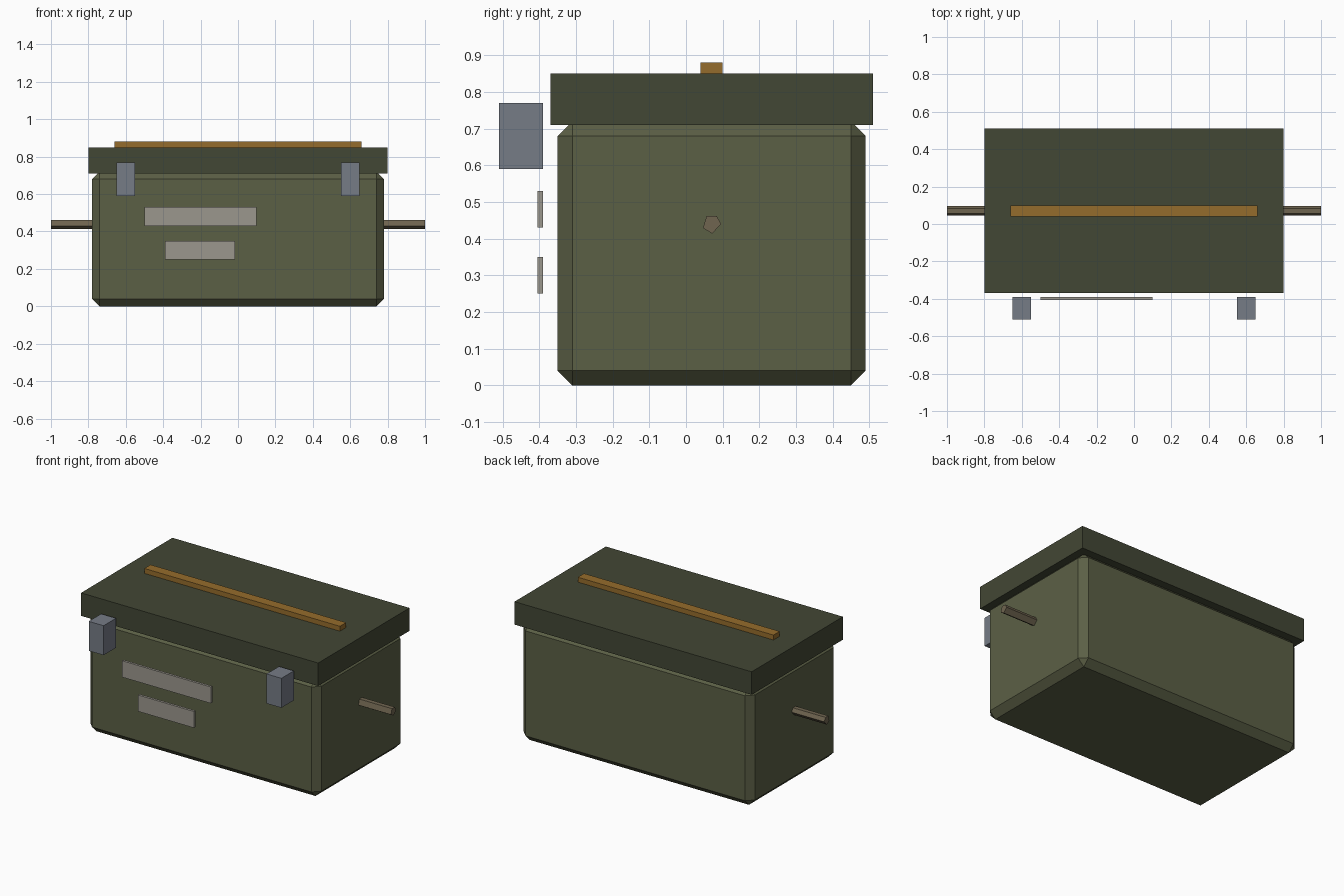
import bpy, bmesh
from math import cos, sin, radians

if "Cube" in bpy.data.objects:
    bpy.data.objects.remove(bpy.data.objects["Cube"])


def material(name, rgb):
    m = bpy.data.materials.new(name)
    m.diffuse_color = (*rgb, 1)
    m.use_nodes = True
    m.node_tree.nodes["Principled BSDF"].inputs["Base Color"].default_value = m.diffuse_color
    return m


olive = material("olive", (0.105, 0.115, 0.06))
dark_olive = material("dark_olive", (0.055, 0.063, 0.035))
wood = material("wood", (0.30, 0.15, 0.025))
steel = material("steel", (0.18, 0.20, 0.24))
label = material("label", (0.33, 0.31, 0.27))
rope = material("rope", (0.16, 0.13, 0.08))


def finish(name, bm, mat):
    bmesh.ops.recalc_face_normals(bm, faces=bm.faces)
    me = bpy.data.meshes.new(name)
    bm.to_mesh(me)
    bm.free()
    ob = bpy.data.objects.new(name, me)
    me.materials.append(mat)
    bpy.context.collection.objects.link(ob)
    return ob


def box(name, x, y, z, mat, chamfer=0):
    bm = bmesh.new()
    bmesh.ops.create_cube(bm, size=1)
    for v in bm.verts:
        for i, (lo, hi) in enumerate((x, y, z)):
            v.co[i] = hi if v.co[i] > 0 else lo
    if chamfer:
        bmesh.ops.bevel(bm, geom=bm.edges[:], offset=chamfer, segments=1,
                        affect='EDGES', offset_type='OFFSET')
    return finish(name, bm, mat)


# Chamfered body, overhanging lid and the strip on top
box("body", (-0.78, 0.78), (-0.35, 0.49), (0, 0.72), olive, 0.04)
box("lid", (-0.80, 0.80), (-0.37, 0.51), (0.71, 0.85), dark_olive)
box("lid_strip", (-0.66, 0.66), (0.04, 0.10), (0.84, 0.88), wood)

# Front plates, standing slightly off the body
box("upper_plate", (-0.50, 0.10), (-0.405, -0.39), (0.43, 0.53), label)
box("lower_plate", (-0.39, -0.015), (-0.405, -0.39), (0.25, 0.35), label)

# Latches and five-sided side handles, one per side
for side, s in (("left", -1), ("right", 1)):
    box(side + "_latch", (s * 0.6 - 0.05, s * 0.6 + 0.05),
        (-0.51, -0.39), (0.59, 0.77), steel)
    bm = bmesh.new()
    rings = [[bm.verts.new((s * x, 0.07 + 0.026 * cos(radians(a)),
                            0.44 + 0.026 * sin(radians(a))))
              for a in (-87, 0, 59, 122, 205)] for x in (0.74, 1.0)]
    for i in range(5):
        j = (i + 1) % 5
        bm.faces.new((rings[0][i], rings[0][j], rings[1][j], rings[1][i]))
    for r in rings:
        bm.faces.new(r)
    finish(side + "_handle", bm, rope)
